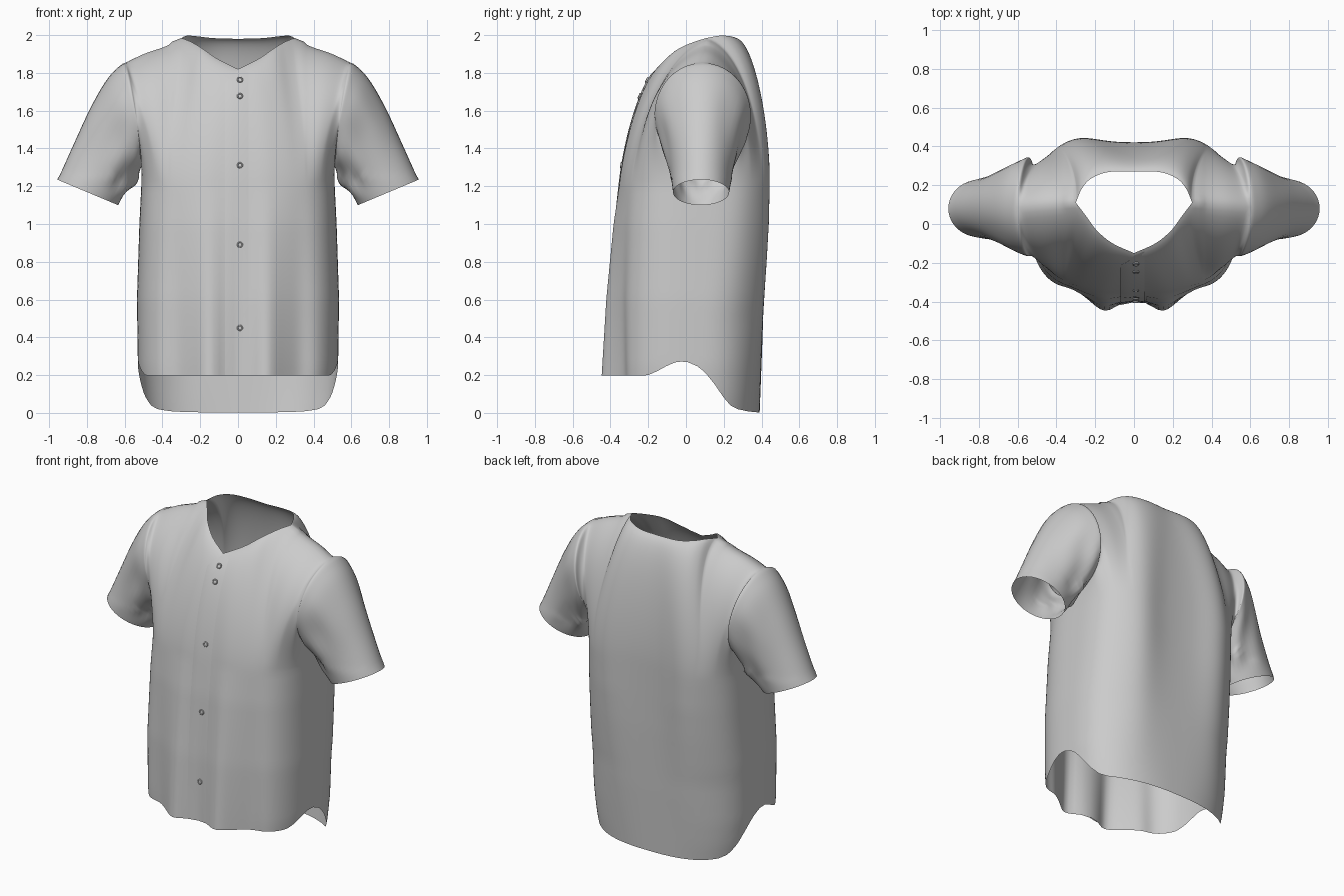
import bpy, bmesh, math
from mathutils import Vector
from mathutils.bvhtree import BVHTree

if "Cube" in bpy.data.objects:
    bpy.data.objects.remove(bpy.data.objects["Cube"])

COLS, NECK, SHOULDER = 60, 21, 39      # columns centre->side; neck and shoulder ends
ROWS, Z_CHEST, Y_SIDE = 24, 1.2, 0.06


def lerp_table(table, x):
    for (x0, y0), (x1, y1) in zip(table, table[1:]):
        if x <= x1:
            t = max(0, (x - x0) / (x1 - x0))
            return y0 + (y1 - y0) * t
    return table[-1][1]


def spline(pts, t):
    # Catmull-Rom through the points, t in 0..1
    p = [Vector(q) for q in pts]
    p = [2 * p[0] - p[1]] + p + [2 * p[-1] - p[-2]]
    f = t * (len(pts) - 1)
    i = min(int(f), len(pts) - 2)
    f -= i
    a, b, c, d = p[i:i + 4]
    return 0.5 * (2 * b + (c - a) * f + (2 * a - 5 * b + 4 * c - d) * f * f
                  + (3 * b - a - 3 * c + d) * f ** 3)


def add_grid(bm, rows):
    vs = [[bm.verts.new(p) for p in r] for r in rows]
    for r0, r1 in zip(vs, vs[1:]):
        for i in range(len(r0) - 1):
            bm.faces.new((r0[i], r0[i + 1], r1[i + 1], r1[i]))


def finish(bm, name, mirror=False, angle=60):
    bmesh.ops.remove_doubles(bm, verts=bm.verts, dist=0.0005)
    bmesh.ops.recalc_face_normals(bm, faces=bm.faces)
    me = bpy.data.meshes.new(name)
    bm.to_mesh(me)
    bm.free()
    ob = bpy.data.objects.new(name, me)
    bpy.context.collection.objects.link(ob)
    if mirror:
        ob.modifiers.new("Mirror", 'MIRROR').merge_threshold = 0.002
    bpy.ops.object.select_all(action='DESELECT')
    ob.select_set(True)
    bpy.context.view_layer.objects.active = ob
    bpy.ops.object.shade_smooth_by_angle(angle=math.radians(angle))
    return ob


# Profiles read along the height
WIDTH = [(0, .495), (.1, .515), (.25, .53), (.6, .535), (1.0, .522), (1.2, .512)]
FRONT = [(0, -.40), (.2, -.395), (.6, -.39), (1.0, -.37), (1.2, -.35)]
BACK = [(0, .39), (.4, .405), (.8, .415), (1.2, .42)]
BACK_SQUARENESS = [(0, 2.5), (.5, 2.6), (1.2, 3.6)]
HEM = [(-.25, .197), (-.2, .2), (-.15, .222), (-.1, .25), (-.05, .27), (0, .272), (.05, .255),
       (.1, .215), (.15, .155), (.2, .085), (.24, .04), (.28, .02), (.34, .008), (.42, 0)]
NECK_FRONT = [(0, -.15, 1.82), (.11, -.1, 1.875), (.19, -.035, 1.93), (.25, .045, 1.965), (.3, .11, 1.985)]
NECK_BACK = [(0, .27, 1.98), (.13, .268, 1.984), (.22, .235, 1.994), (.27, .18, 1.997), (.3, .11, 1.985)]
SHOULDER_SEAM = [(.3, .11, 1.985), (.4, .105, 1.946), (.5, .1, 1.915), (.6, .09, 1.867)]
# Sleeve rings: top x, top z, bottom x, bottom z, half depth
SLEEVE = [(.6, 1.867, .512, 1.3, .262), (.69, 1.778, .527, 1.265, .243), (.78, 1.625, .56, 1.215, .203),
          (.87, 1.43, .6, 1.155, .168), (.957, 1.235, .635, 1.1, .148)]


def sleeve_point(s, a):
    tx, tz, bx = spline([r[:3] for r in SLEEVE], s)
    bz, hy, _ = spline([(r[3], r[4], 0) for r in SLEEVE], s)
    k = (1 + math.cos(a)) / 2
    kx = k ** (1 + .6 * (1 - s))
    w = .07 * math.sin(math.pi * s) ** 2 * (math.sin(6 * a + 5 * s) + .6 * math.sin(9 * a - 4 * s))
    w *= 1 - k ** 3
    yc = .09 - .01 * s
    p = Vector((bx + (tx - bx) * kx, yc - hy * math.sin(a), bz + (tz - bz) * k))
    return p + (p - Vector(((tx + bx) / 2, yc, (tz + bz) / 2))) * w


def ring_point(i, z, back):
    # Rounded-box body section with soft vertical folds
    u = i / COLS
    th = math.pi / 2 * (u + .08 * math.sin(2 * math.pi * u))
    e = 2 / (lerp_table(BACK_SQUARENESS, z) if back else 3.0)
    x = lerp_table(WIDTH, z) * math.sin(th) ** e
    c = max(0, math.cos(th)) ** e if i < COLS else 0
    if back:
        y = Y_SIDE + (lerp_table(BACK, z) - Y_SIDE) * c
        y += .035 * c ** .5 * min(1, z) * math.exp(-((x - .3) / .14) ** 2)
    else:
        y = Y_SIDE + (lerp_table(FRONT, z) - Y_SIDE) * c
        fade = max(0, 1 - z / 1.35) * c ** .5
        y -= .065 * fade * math.exp(-((x - .15) / .075) ** 2)
        y += .035 * fade * math.exp(-((x - .33) / .07) ** 2)
    return Vector((x, y, z)), c


def top_point(i, back):
    if i <= NECK:
        return spline(NECK_BACK if back else NECK_FRONT, i / NECK)
    if i <= SHOULDER:
        return spline(SHOULDER_SEAM, (i - NECK) / (SHOULDER - NECK))
    a = math.pi * (i - SHOULDER) / (COLS - SHOULDER)
    return sleeve_point(0, -a if back else a)


def column(i, back):
    # Hem to chest, then a Bezier from chest to neck, shoulder or armhole
    hem = lerp_table(HEM, ring_point(i, .2, back)[0].y)
    pts = [ring_point(i, hem + (Z_CHEST - hem) * k / ROWS, back)[0] for k in range(ROWS)]
    p0, c = ring_point(i, Z_CHEST, back)
    p3 = top_point(i, back)
    h = p3.z - p0.z
    # The end bulge grows from the neck out to the rounded shoulder tip
    m = min(1, max(0, (i - NECK * .6) / (SHOULDER - NECK * .6)))
    m = m * m * (3 - 2 * m)
    p1 = p0 + .38 * h * Vector((0, .02 if back else .1 * c * (1 - m), 1))
    bulge, drop = (.6, -.04) if back else (.45, -.09)
    p2 = p3 + Vector((-.05 * m, (bulge + (.88 - bulge) * m) * (p0.y - p3.y), (drop + (-.15 - drop) * m) * h))
    if i > SHOULDER:
        q = p3 + (p0 - p3) * .35
        q.y = p3.y + (p0.y - p3.y) * .75
        p2 = p2.lerp(q, min(1, (i - SHOULDER) / 10))
    for k in range(ROWS + 1):
        t = k / ROWS
        s = 1 - t
        pts.append(s ** 3 * p0 + 3 * s * s * t * p1 + 3 * s * t * t * p2 + t ** 3 * p3)
    return pts


# Shirt body with sleeves sharing the armhole ring
bm = bmesh.new()
for back in (False, True):
    add_grid(bm, [column(i, back) for i in range(COLS + 1)])
tree = BVHTree.FromBMesh(bm)
SEG = 2 * (COLS - SHOULDER)
add_grid(bm, [[sleeve_point(r / 30, 2 * math.pi * k / SEG) for k in range(SEG + 1)] for r in range(31)])
bmesh.ops.remove_doubles(bm, verts=bm.verts, dist=0.0005)
# Relax the cloth around the shoulder and armhole
soft = [v for v in bm.verts if v.co.x > .36 and v.co.z > 1.25 and not v.is_boundary]
for _ in range(6):
    bmesh.ops.smooth_vert(bm, verts=soft, factor=.5, use_axis_x=True, use_axis_y=True, use_axis_z=True)
finish(bm, "shirt_body_and_sleeves", mirror=True, angle=80)


def on_front(x, z):
    hit = tree.ray_cast(Vector((max(abs(x), .001), -1, z)), Vector((0, 1, 0)))
    if hit[0] is None or hit[0].y > 0:
        hit = tree.find_nearest(Vector((abs(x), -.2, z)))
    return Vector((x, hit[0].y, z))


# Overlapping button placket with its slanted top edge
bm = bmesh.new()
rows = []
for x, off in ((-.07, .004), (-.05, .007), (-.025, .007), (0, .006), (.03, .004), (.055, .001)):
    top = 1.815 + (x if x < 0 else .42 * x)
    rows.append([on_front(x, .198 + (top - .198) * k / 40) - Vector((0, off, 0)) for k in range(41)])
add_grid(bm, rows)
finish(bm, "button_placket")

# Round buttons with a raised rim, tilted to the cloth
RIM = [(.016, -.006), (.016, .001), (.014, .003), (.011, .003), (.009, 0), (0, 0)]
for n, z in enumerate((1.76, 1.675, 1.31, .89, .45)):
    up = (on_front(.01, z + .01) - on_front(.01, z - .01)).normalized()
    out = Vector((1, 0, 0)).cross(up)
    centre = on_front(.01, z) + out * .009
    bm = bmesh.new()
    add_grid(bm, [[centre + out * d + Vector((1, 0, 0)) * r * math.cos(a) + up * r * math.sin(a)
                   for r, d in RIM] for a in (2 * math.pi * k / 20 for k in range(21))])
    finish(bm, f"button_{n + 1}", angle=35)
